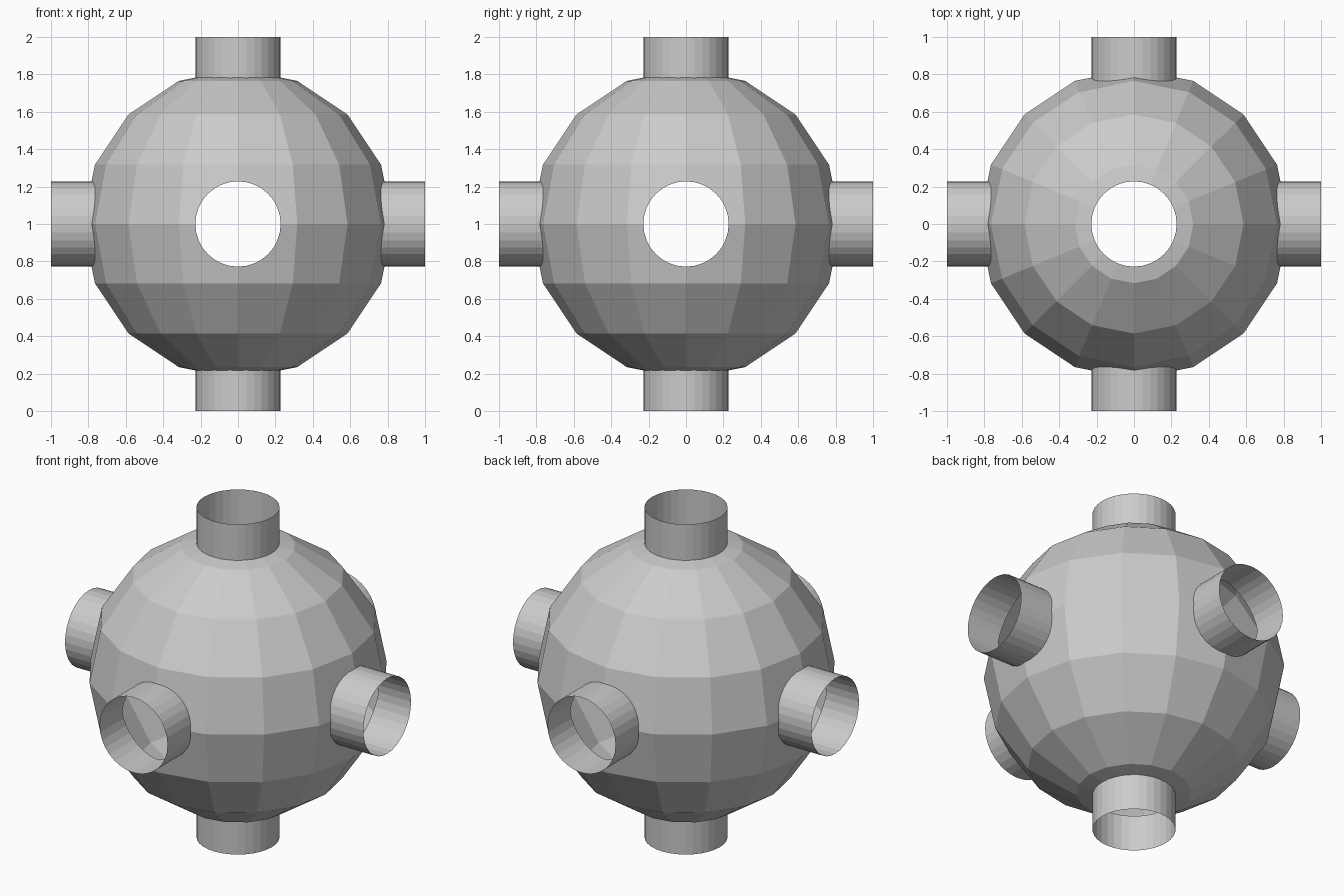
import bpy, bmesh
from mathutils import Matrix, Vector

if "Cube" in bpy.data.objects:
    bpy.data.objects.remove(bpy.data.objects["Cube"])

HUB_RADIUS = 0.828
TUBE_RADIUS = 0.228
CENTER = Vector((0, 0, 1))


def make_object(name, bm):
    mesh = bpy.data.meshes.new(name)
    bm.to_mesh(mesh)
    bm.free()
    obj = bpy.data.objects.new(name, mesh)
    bpy.context.collection.objects.link(obj)
    return obj


# Low-poly ball
bm = bmesh.new()
bmesh.ops.create_uvsphere(bm, u_segments=16, v_segments=8, radius=HUB_RADIUS,
                          matrix=Matrix.Translation(CENTER))
hub = make_object("hollow_hub", bm)

# Six tube stubs, one along each axis direction
bm = bmesh.new()
for d in ((1, 0, 0), (-1, 0, 0), (0, 1, 0), (0, -1, 0), (0, 0, 1), (0, 0, -1)):
    axis = Vector(d)
    rot = axis.to_track_quat('Z', 'Y').to_matrix().to_4x4()
    bmesh.ops.create_cone(bm, cap_ends=True, segments=32, depth=0.5,
                          radius1=TUBE_RADIUS, radius2=TUBE_RADIUS,
                          matrix=Matrix.Translation(CENTER + axis * 0.75) @ rot)
stubs = make_object("tube_stubs", bm)
stubs.hide_render = True

# Merge the tubes with the ball, leaving one hollow skin
union = hub.modifiers.new("join_tubes", 'BOOLEAN')
union.operation = 'UNION'
union.solver = 'EXACT'
union.object = stubs
bpy.context.view_layer.objects.active = hub
hub.select_set(True)
bpy.ops.object.modifier_apply(modifier=union.name)
bpy.data.objects.remove(stubs)

# Open the tube ends
bm = bmesh.new()
bm.from_mesh(hub.data)
caps = [f for f in bm.faces
        if max(abs(c) for c in f.calc_center_median() - CENTER) > 0.99]
bmesh.ops.delete(bm, geom=caps, context='FACES')
bm.to_mesh(hub.data)
bm.free()
